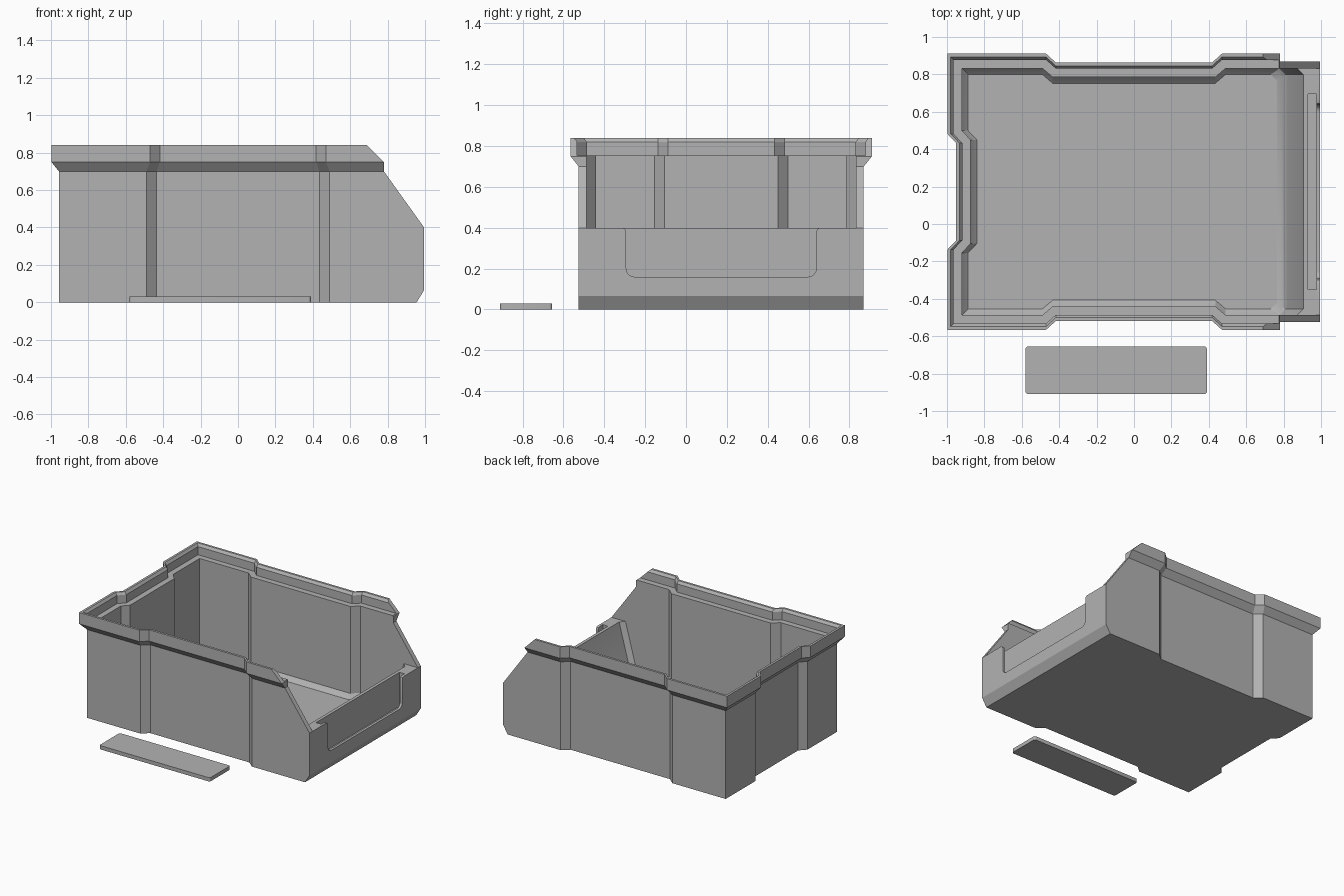
import bpy, bmesh, math

if "Cube" in bpy.data.objects:
    bpy.data.objects.remove(bpy.data.objects["Cube"])

CY = 0.1725      # middle of the bin in y
RECESS = 0.047   # depth of the shallow wall recesses

grey = bpy.data.materials.new("plain grey")
grey.diffuse_color = (0.45, 0.45, 0.45, 1)
grey.use_nodes = True
grey.node_tree.nodes["Principled BSDF"].inputs["Base Color"].default_value = grey.diffuse_color


def loft(name, rings):
    """Closed solid through rings that all have the same number of points."""
    bm = bmesh.new()
    loops = [[bm.verts.new(p) for p in ring] for ring in rings]
    n = len(loops[0])
    for a, b in zip(loops, loops[1:]):
        for i in range(n):
            j = (i + 1) % n
            bm.faces.new((a[i], a[j], b[j], b[i]))
    bm.faces.new(loops[0])
    bm.faces.new(loops[-1])
    bmesh.ops.recalc_face_normals(bm, faces=bm.faces)
    mesh = bpy.data.meshes.new(name)
    bm.to_mesh(mesh)
    bm.free()
    mesh.materials.append(grey)
    obj = bpy.data.objects.new(name, mesh)
    bpy.context.collection.objects.link(obj)
    return obj


def outline(h, z, front, rim=False):
    """Plan of the bin at height z: half width h, recessed sides and back."""
    xa, xb = (0.47, 0.418) if rim else (0.49, 0.435)
    ya, yb = (0.31, 0.26) if rim else (0.327, 0.277)
    back, c, r = -(h + 0.26), 0.033, h - RECESS
    half = [(front, h - c), (front - c, h), (xa, h), (xb, r), (-xb, r), (-xa, h),
            (back, h), (back, ya), (back + RECESS, yb)]
    pts = half + [(x, -y) for x, y in reversed(half)]
    return [(x, y + CY, z) for x, y in pts]


def boolean(target, cutter, operation):
    cutter.hide_render = True
    mod = target.modifiers.new("cut", 'BOOLEAN')
    mod.object, mod.operation, mod.solver = cutter, operation, 'EXACT'
    bpy.context.view_layer.objects.active = target
    bpy.ops.object.modifier_apply(modifier=mod.name)
    bpy.data.objects.remove(cutter)


# Outer body with the overhanging rim
bin_body = loft("storage_bin", [
    outline(0.6975, 0, 1.2), outline(0.6975, 0.70, 1.2),
    outline(0.738, 0.75, 1.2, True), outline(0.738, 0.84, 1.2, True)])

# Side silhouette: sloped front, clipped rim ends, bevelled front foot
side = [(-2, -0.5), (0.6473, -0.5), (0.995, 0.065), (0.995, 0.40), (0.78, 0.70),
        (0.78, 0.75), (0.53, 1.0), (-2, 1.0)]
boolean(bin_body, loft("silhouette", [[(x, y, z) for x, z in side] for y in (-2, 2)]),
        'INTERSECT')

# Upper cavity: bevelled lip, stacking ledge, open front
boolean(bin_body, loft("upper_cavity", [
    outline(0.765, 0.90, 1.3, True), outline(0.705, 0.82, 1.3, True),
    outline(0.705, 0.755, 1.3, True), outline(0.66, 0.7549, 1.3),
    outline(0.66, 0.40, 1.3)]), 'DIFFERENCE')

# Lower cavity: ramped front wall and bevelled floor edge
boolean(bin_body, loft("lower_cavity", [
    outline(0.66, 0.45, 0.918), outline(0.66, 0.40, 0.905), outline(0.66, 0.09, 0.822),
    outline(0.66, 0.065, 0.809), outline(0.645, 0.047, 0.792),
    outline(0.627, 0.03, 0.765)]), 'DIFFERENCE')

# Label slot inside the front wall
slot = [(-0.5225, 0.13), (0.5225, 0.13), (0.5225, 0.6), (-0.5225, 0.6)]
boolean(bin_body, loft("label_slot", [[(x, CY + y, z) for y, z in slot]
                                      for x in (0.93, 0.975)]), 'DIFFERENCE')

# Label window with round lower corners and flared top
r, w = 0.04, 0.465
right = [(w - r + r * math.sin(a), 0.16 + r - r * math.cos(a))
         for a in [i * math.pi / 12 for i in range(7)]]
right += [(w, 0.38), (w + 0.006, 0.394), (w + 0.02, 0.40), (w + 0.02, 0.6)]
window = right + [(-y, z) for y, z in reversed(right)]
boolean(bin_body, loft("label_window", [[(x, CY + y, z) for y, z in window]
                                        for x in (0.96, 1.2)]), 'DIFFERENCE')

# Loose label plate with small round corners
plate = []
for k, (cx, cy) in enumerate([(0.375, -0.67), (-0.565, -0.67), (-0.565, -0.895), (0.375, -0.895)]):
    for i in range(5):
        a = (k + i / 4) * math.pi / 2
        plate.append((cx + 0.015 * math.cos(a), cy + 0.015 * math.sin(a)))
label_plate = loft("label_plate", [[(x, y, z) for x, y in plate] for z in (0, 0.03)])

# Smooth only the curved parts
for obj in (bin_body, label_plate):
    bpy.ops.object.select_all(action='DESELECT')
    obj.select_set(True)
    bpy.context.view_layer.objects.active = obj
    bpy.ops.object.shade_smooth_by_angle(angle=math.radians(25))
